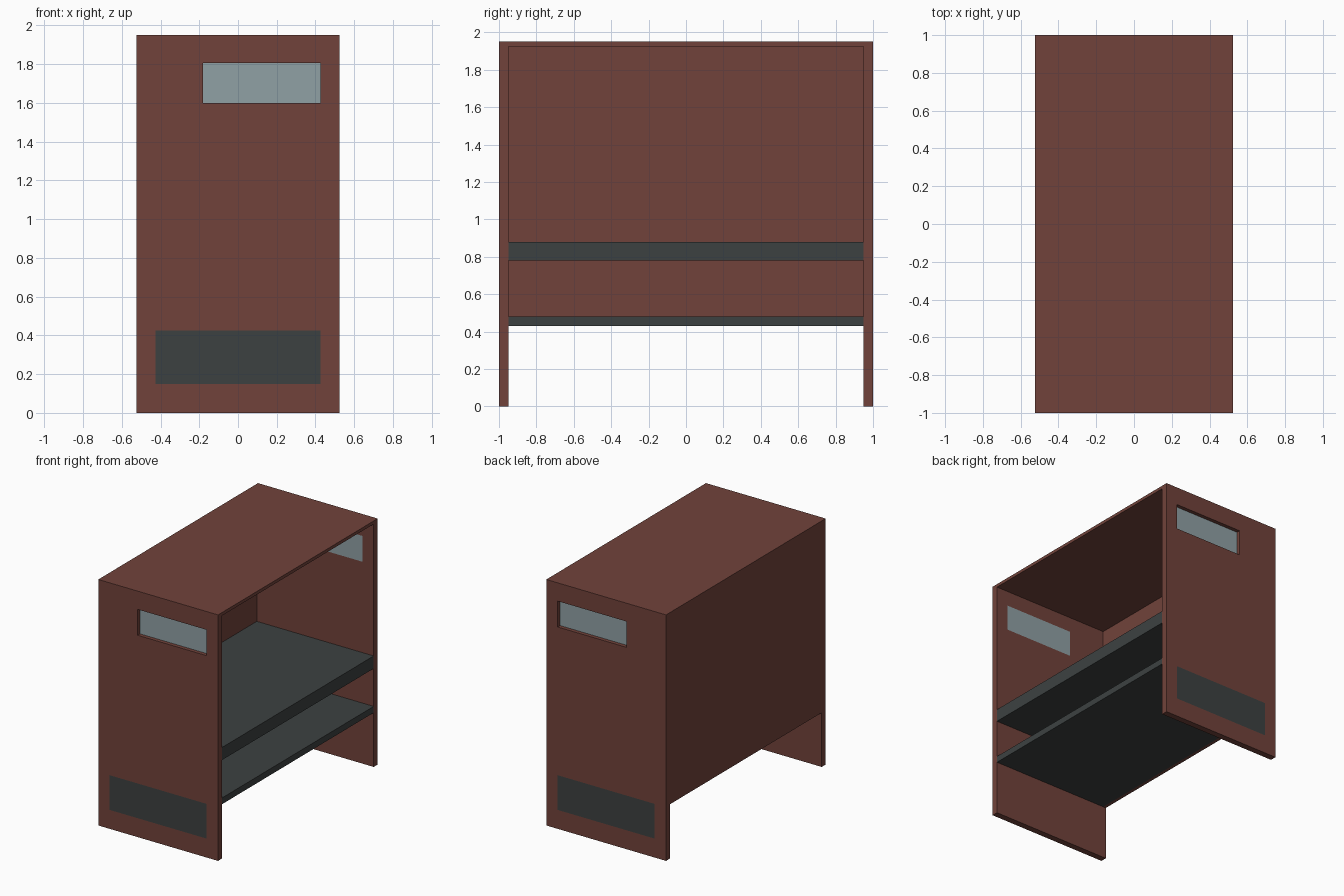
import bpy, bmesh

cube = bpy.data.objects.get("Cube")
if cube:
    bpy.data.objects.remove(cube, do_unlink=True)


def material(name, rgb):
    m = bpy.data.materials.new(name)
    m.use_nodes = True
    m.diffuse_color = (*rgb, 1)
    m.node_tree.nodes["Principled BSDF"].inputs["Base Color"].default_value = (*rgb, 1)
    return m


RED = material("oxide red", (0.165, 0.055, 0.043))
DARK = material("charcoal", (0.046, 0.053, 0.053))
GLASS = material("pale glass", (0.28, 0.355, 0.375))

HALF_W, HALF_L, HEIGHT = 0.525, 1.0, 1.95
PANEL, SHEET = 0.05, 0.025      # end panel and sheet thicknesses
INNER = HALF_L - PANEL
ROOF_Z = HEIGHT - SHEET
WIN_X, WIN_Z = (-0.18, 0.425), (1.6, 1.805)
KICK_X, KICK_Z = (-0.425, 0.425), (0.15, 0.425)


def add_object(name, bm, mats):
    bmesh.ops.recalc_face_normals(bm, faces=bm.faces[:])
    mesh = bpy.data.meshes.new(name)
    bm.to_mesh(mesh)
    bm.free()
    for m in mats:
        mesh.materials.append(m)
    obj = bpy.data.objects.new(name, mesh)
    bpy.context.collection.objects.link(obj)
    return obj


def box(name, xs, ys, zs, mat):
    bm = bmesh.new()
    bmesh.ops.create_cube(bm, size=1)
    for v in bm.verts:
        for i, (a, b) in enumerate((xs, ys, zs)):
            v.co[i] = (a + b) / 2 + v.co[i] * (b - a)
    return add_object(name, bm, [mat])


def inside(value, span):
    return span[0] < value < span[1]


def end_panel(name, side):
    """Panel with a window opening and a painted kick band on its outer face."""
    bm = bmesh.new()
    xs = [-HALF_W, KICK_X[0], WIN_X[0], WIN_X[1], HALF_W]
    zs = [0, *KICK_Z, *WIN_Z, ROOF_Z]
    grid = [[bm.verts.new((x, side * HALF_L, z)) for x in xs] for z in zs]
    for j in range(len(zs) - 1):
        for i in range(len(xs) - 1):
            cx, cz = (xs[i] + xs[i + 1]) / 2, (zs[j] + zs[j + 1]) / 2
            if not (inside(cx, WIN_X) and inside(cz, WIN_Z)):
                bm.faces.new((grid[j][i], grid[j][i + 1],
                              grid[j + 1][i + 1], grid[j + 1][i]))
    res = bmesh.ops.extrude_face_region(bm, geom=bm.faces[:], use_keep_orig=True)
    for v in res["geom"]:
        if isinstance(v, bmesh.types.BMVert):
            v.co.y = side * INNER
    for f in bm.faces:
        c = f.calc_center_median()
        if abs(c.y) > HALF_L - 0.001 and inside(c.x, KICK_X) and inside(c.z, KICK_Z):
            f.material_index = 1
    return add_object(name, bm, [RED, DARK])


# End panels with glass set flush to the inside
for label, side in (("front", -1), ("rear", 1)):
    end_panel(label + "_end_panel", side)
    box(label + "_window", WIN_X, sorted((side * INNER, side * (INNER + 0.02))), WIN_Z, GLASS)

# Roof and closed long wall
box("roof", (-HALF_W, HALF_W), (-HALF_L, HALF_L), (ROOF_Z, HEIGHT), RED)
box("long_wall", (-HALF_W, SHEET - HALF_W), (-INNER, INNER), (0.43, ROOF_Z), RED)

# Shelves spanning between the end panels
for name, zs in (("upper_shelf", (0.78, 0.88)), ("lower_shelf", (0.43, 0.48))):
    box(name, (SHEET - HALF_W, HALF_W), (-INNER, INNER), zs, DARK)
